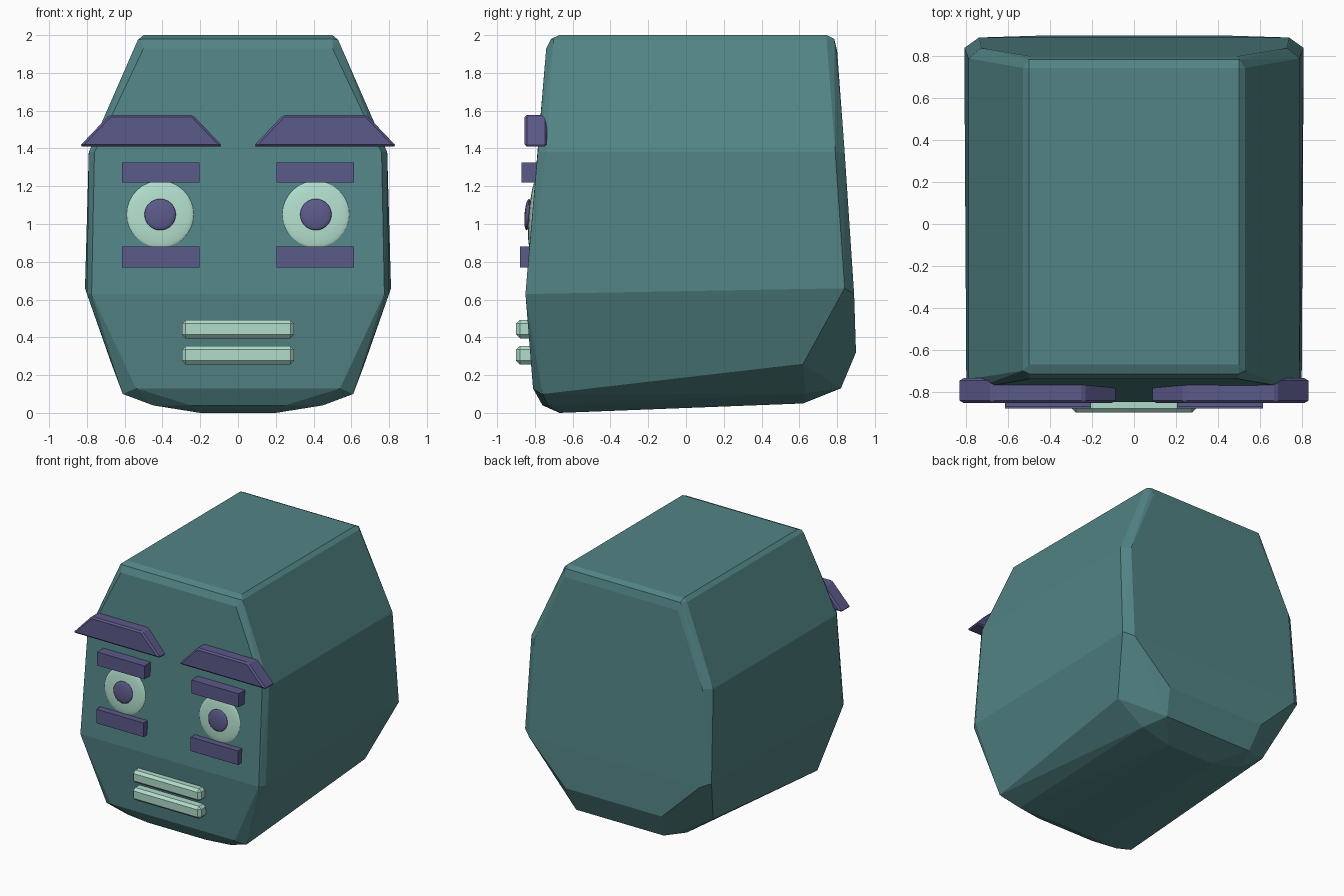
import bpy, bmesh
from mathutils import Matrix, Vector

if "Cube" in bpy.data.objects:
    bpy.data.objects.remove(bpy.data.objects["Cube"])


def material(name, rgb):
    m = bpy.data.materials.new(name)
    m.diffuse_color = (*rgb, 1)
    m.use_nodes = True
    m.node_tree.nodes["Principled BSDF"].inputs["Base Color"].default_value = m.diffuse_color
    return m


TEAL = material("teal", (0.085, 0.23, 0.235))
PURPLE = material("purple", (0.105, 0.10, 0.25))
MINT = material("mint", (0.44, 0.72, 0.60))


def finish(bm, name, mat, bevel=0):
    bmesh.ops.recalc_face_normals(bm, faces=bm.faces)
    mesh = bpy.data.meshes.new(name)
    bm.to_mesh(mesh)
    bm.free()
    mesh.materials.append(mat)
    ob = bpy.data.objects.new(name, mesh)
    bpy.context.collection.objects.link(ob)
    if bevel:
        b = ob.modifiers.new("bevel", 'BEVEL')
        b.width, b.segments = bevel, 1
    return ob


def prism(name, outline, y0, y1, mat, bevel=0):
    """Extrude an x-z outline from y0 back to y1."""
    bm = bmesh.new()
    face = bm.faces.new([bm.verts.new((x, y0, z)) for x, z in outline])
    new = bmesh.ops.extrude_face_region(bm, geom=[face])["geom"]
    verts = [v for v in new if isinstance(v, bmesh.types.BMVert)]
    bmesh.ops.translate(bm, verts=verts, vec=(0, y1 - y0, 0))
    return finish(bm, name, mat, bevel)


def rect(x0, x1, z0, z1):
    return [(x0, z0), (x1, z0), (x1, z1), (x0, z1)]


def disc(name, x, y, z, radius, depth, mat):
    """Flattened ball lying along the sloping face."""
    bm = bmesh.new()
    bmesh.ops.create_uvsphere(bm, u_segments=32, v_segments=16, radius=1)
    bm.transform(Matrix.Translation((x, y, z)) @ Matrix.Rotation(-0.08, 4, 'X')
                 @ Matrix.Diagonal((radius, depth, radius, 1)))
    ob = finish(bm, name, mat)
    for p in ob.data.polygons:
        p.use_smooth = True
    return ob


# Head: convex block from the corner points of one half
half = [
    # front face, then its chamfer
    (.50, -.74, 1.93), (.76, -.785, 1.38), (.775, -.85, .63), (.54, -.81, .13),
    (.53, -.70, 1.975), (.79, -.74, 1.38), (.80, -.80, .63), (.61, -.76, .10),
    # crown
    (.50, -.67, 2.0), (.50, .745, 2.0), (.53, .745, 1.975),
    (.50, -.715, 1.98), (.50, .785, 1.98),
    # back chamfer, then back face
    (.54, .76, 1.93), (.79, .79, 1.38), (.81, .84, .66),
    (.49, .80, 1.92), (.73, .84, 1.38), (.74, .89, .63), (.42, .90, .32),
    # lower back corner and underside
    (.67, .62, .26), (.45, .63, .10), (.20, .62, .05), (.38, .82, .13),
    (.45, -.73, .04), (.20, -.67, 0), (.25, -.76, .04),
]
bm = bmesh.new()
for x, y, z in half:
    for s in (1, -1):
        bm.verts.new((s * x, y, z))
hull = bmesh.ops.convex_hull(bm, input=bm.verts)
loose = [v for v in bm.verts if not v.link_faces]
bmesh.ops.delete(bm, geom=loose, context='VERTS')
bmesh.ops.dissolve_limit(bm, angle_limit=0.02, verts=bm.verts, edges=bm.edges)
finish(bm, "head", TEAL)

# Eyes, lids and brows on both sides
for side, s in (("right", 1), ("left", -1)):
    disc(f"eye_{side}", s * .412, -.81, 1.05, .18, .022, MINT)
    disc(f"pupil_{side}", s * .412, -.838, 1.05, .083, .017, PURPLE)
    lid = sorted((s * .205, s * .615))
    prism(f"upper_lid_{side}", rect(*lid, 1.22, 1.325), -.87, -.76, PURPLE)
    prism(f"lower_lid_{side}", rect(*lid, .77, .88), -.88, -.78, PURPLE)
    brow = [(.08, 1.41), (.84, 1.41), (.68, 1.578), (.24, 1.578)]
    prism(f"brow_{side}", [(s * x, z) for x, z in brow], -.855, -.735, PURPLE, .012)

# Lips
prism("upper_lip", rect(-.297, .297, .395, .492), -.90, -.79, MINT, .02)
prism("lower_lip", rect(-.297, .297, .257, .355), -.90, -.77, MINT, .02)
